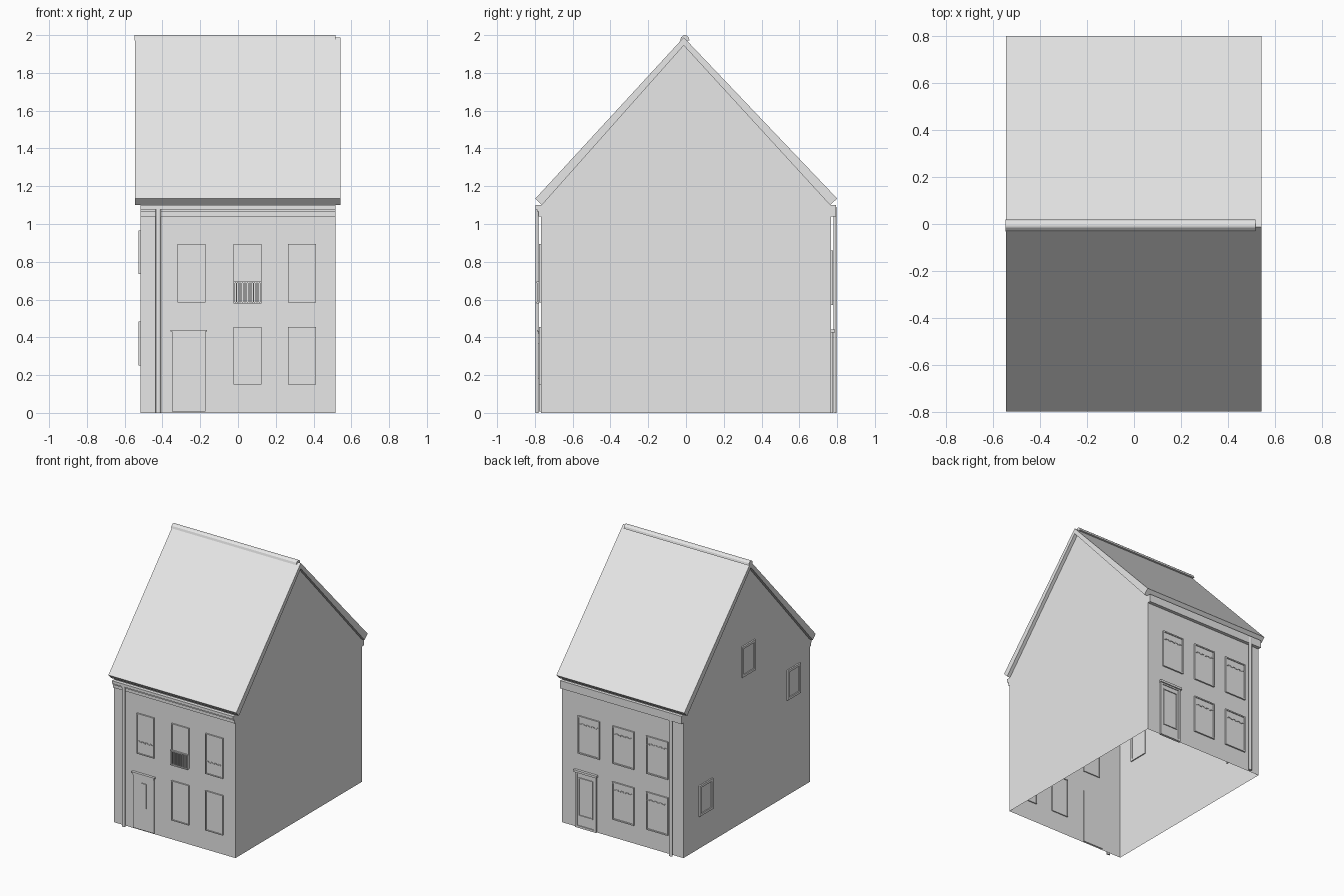
import bpy, bmesh
from mathutils import Vector

cube = bpy.data.objects.get("Cube")
if cube:
    bpy.data.objects.remove(cube, do_unlink=True)

grey = bpy.data.materials.new("plain_grey")
grey.use_nodes = True
grey.diffuse_color = (0.8, 0.8, 0.8, 1)
grey.node_tree.nodes["Principled BSDF"].inputs["Base Color"].default_value = (0.8, 0.8, 0.8, 1)

HALF_X, HALF_Y, EAVE = 0.516, 0.768, 1.10
RIDGE_Y = -0.012


def finish(name, bm, normals=True):
    if normals:
        bmesh.ops.recalc_face_normals(bm, faces=bm.faces)
    mesh = bpy.data.meshes.new(name)
    bm.to_mesh(mesh)
    bm.free()
    mesh.materials.append(grey)
    obj = bpy.data.objects.new(name, mesh)
    bpy.context.collection.objects.link(obj)
    return obj


def on_wall(side, u, d, z):
    """Point at u along a wall, d outwards from it, at height z."""
    if side == "front":
        return Vector((u, -HALF_Y - d, z))
    if side == "back":
        return Vector((u, HALF_Y + d, z))
    return Vector((-HALF_X - d, u, z))


def add_box(bm, side, u, z, d):
    a = on_wall(side, u[0], d[0], z[0])
    b = on_wall(side, u[1], d[1], z[1])
    made = bmesh.ops.create_cube(bm, size=1)
    for v in made["verts"]:
        v.co = Vector([(a[i] + b[i]) / 2 + v.co[i] * abs(b[i] - a[i]) for i in range(3)])


def boxes(name, side, *parts):
    bm = bmesh.new()
    for u, z, d in parts:
        add_box(bm, side, u, z, d)
    return finish(name, bm)


def extrude_x(name, profile, x0, x1):
    """Solid with a (y, z) profile running along x."""
    bm = bmesh.new()
    face = bm.faces.new([bm.verts.new((x0, y, z)) for y, z in profile])
    out = bmesh.ops.extrude_face_region(bm, geom=[face])
    moved = [g for g in out["geom"] if isinstance(g, bmesh.types.BMVert)]
    bmesh.ops.translate(bm, verts=moved, vec=(x1 - x0, 0, 0))
    return finish(name, bm)


def window(name, side, u, z, rim, valance=None):
    """Thin rim around a slightly recessed pane, showing on both wall faces."""
    (u0, u1), (z0, z1) = u, z
    deep = (-0.008, 0.011)
    parts = [((u0, u0 + rim), z, deep), ((u1 - rim, u1), z, deep),
             ((u0 + rim, u1 - rim), (z0, z0 + rim), deep),
             ((u0 + rim, u1 - rim), (z1 - rim, z1), deep),
             ((u0 + rim, u1 - rim), (z0 + rim, z1 - rim), (-0.004, 0.004))]
    if valance:
        # small scalloped strip across the pane
        step = (u1 - u0 - 2 * rim) / 8
        for i in range(8):
            a = u0 + rim + i * step
            drop = 0.006 * (i % 2)
            parts.append(((a, a + step), (valance - drop, valance + 0.006 - drop), (0.003, 0.008)))
    return boxes(name, side, *parts)


# Walls: open-bottomed shell with pointed gables
bm = bmesh.new()
outline = [(-HALF_Y, 0), (-HALF_Y, EAVE), (RIDGE_Y, 1.945), (HALF_Y, EAVE), (HALF_Y, 0)]
left = [bm.verts.new((HALF_X, y, z)) for y, z in outline]
right = [bm.verts.new((-HALF_X, y, z)) for y, z in outline]
bm.faces.new(left[::-1])
bm.faces.new(right)
bm.faces.new((left[0], left[1], right[1], right[0]))
bm.faces.new((right[4], right[3], left[3], left[4]))
finish("walls", bm, normals=False)

# Roof slabs and ridge cap
extrude_x("roof", [(-0.797, 1.135), (RIDGE_Y, 1.988), (0.80, 1.135), (0.763, 1.10),
                   (RIDGE_Y, 1.945), (-0.763, 1.10)], -0.545, 0.543)
extrude_x("ridge_cap", [(-0.031, 1.972), (-0.026, 1.988), (-0.015, 1.998), (-0.006, 2.0),
                        (0.004, 1.998), (0.014, 1.988), (0.019, 1.972)], -0.547, 0.517)

# Eaves boards and stepped gutter
full = (-HALF_X, HALF_X)
boxes("front_fascia", "front", (full, (1.04, EAVE), (0, 0.012)))
boxes("front_gutter", "front", (full, (1.078, EAVE), (0, 0.029)),
      (full, (1.066, 1.078), (0, 0.021)))
boxes("back_fascia", "back", (full, (1.04, EAVE), (0, 0.026)))

# Downpipes
for side in ("front", "back"):
    bm = bmesh.new()
    bmesh.ops.create_cone(bm, cap_ends=True, segments=12, radius1=0.014, radius2=0.014, depth=1.09)
    bmesh.ops.scale(bm, verts=bm.verts, vec=(1, 0.6, 1))
    bmesh.ops.translate(bm, verts=bm.verts, vec=on_wall(side, -0.422, 0.02, 0.545))
    pipe = finish(side + "_downpipe", bm)
    pipe.data.shade_smooth()
    pipe.data.set_sharp_from_angle(angle=0.9)

# Front windows
for label, u in (("right", (-0.32, -0.172)), ("middle", (-0.024, 0.124)), ("left", (0.265, 0.413))):
    middle = label == "middle"
    window("front_upper_window_" + label, "front", u, (0.585, 0.895), 0.006,
           None if middle else 0.68)
    if label != "right":
        window("front_lower_window_" + label, "front", u, (0.15, 0.455), 0.006)

# Railing on the middle upper window
bars = [((-0.024, 0.124), z, (0.011, 0.023)) for z in ((0.58, 0.588), (0.687, 0.695))]
for i in range(12):
    a = -0.024 + i * 0.0128
    bars.append(((a, a + 0.007), (0.588, 0.687), (0.013, 0.021)))
boxes("front_railing", "front", *bars)

# Back windows
for label, c in (("left", 0.285), ("middle", -0.008), ("right", -0.295)):
    u = (c - 0.092, c + 0.092)
    window("back_upper_window_" + label, "back", u, (0.57, 0.86), 0.009, 0.80)
    if label != "left":
        window("back_lower_window_" + label, "back", u, (0.14, 0.43), 0.009, 0.37)

# Gable windows
for label, u, z in (("attic", (-0.095, 0.065), (1.12, 1.355)),
                    ("upper", (-0.645, -0.485), (0.735, 0.965)),
                    ("lower", (0.42, 0.585), (0.25, 0.485))):
    window("gable_window_" + label, "side", u, z, 0.018)

# Front door with a flared head and narrow light
boxes("front_door", "front", ((-0.35, -0.172), (0.008, 0.425), (-0.006, 0.009)))
boxes("front_door_light", "front", ((-0.28, -0.236), (0.18, 0.37), (0.009, 0.015)))
boxes("front_door_head", "front", ((-0.35, -0.172), (0.418, 0.43), (0, 0.014)),
      ((-0.358, -0.163), (0.43, 0.44), (0, 0.02)))

# Back door with a frame, recessed panel and head
window("back_door_frame", "back", (0.22, 0.40), (0.0, 0.43), 0.016)
window("back_door_panel", "back", (0.25, 0.375), (0.09, 0.385), 0.008)
boxes("back_door_head", "back", ((0.212, 0.408), (0.425, 0.442), (0, 0.02)))
